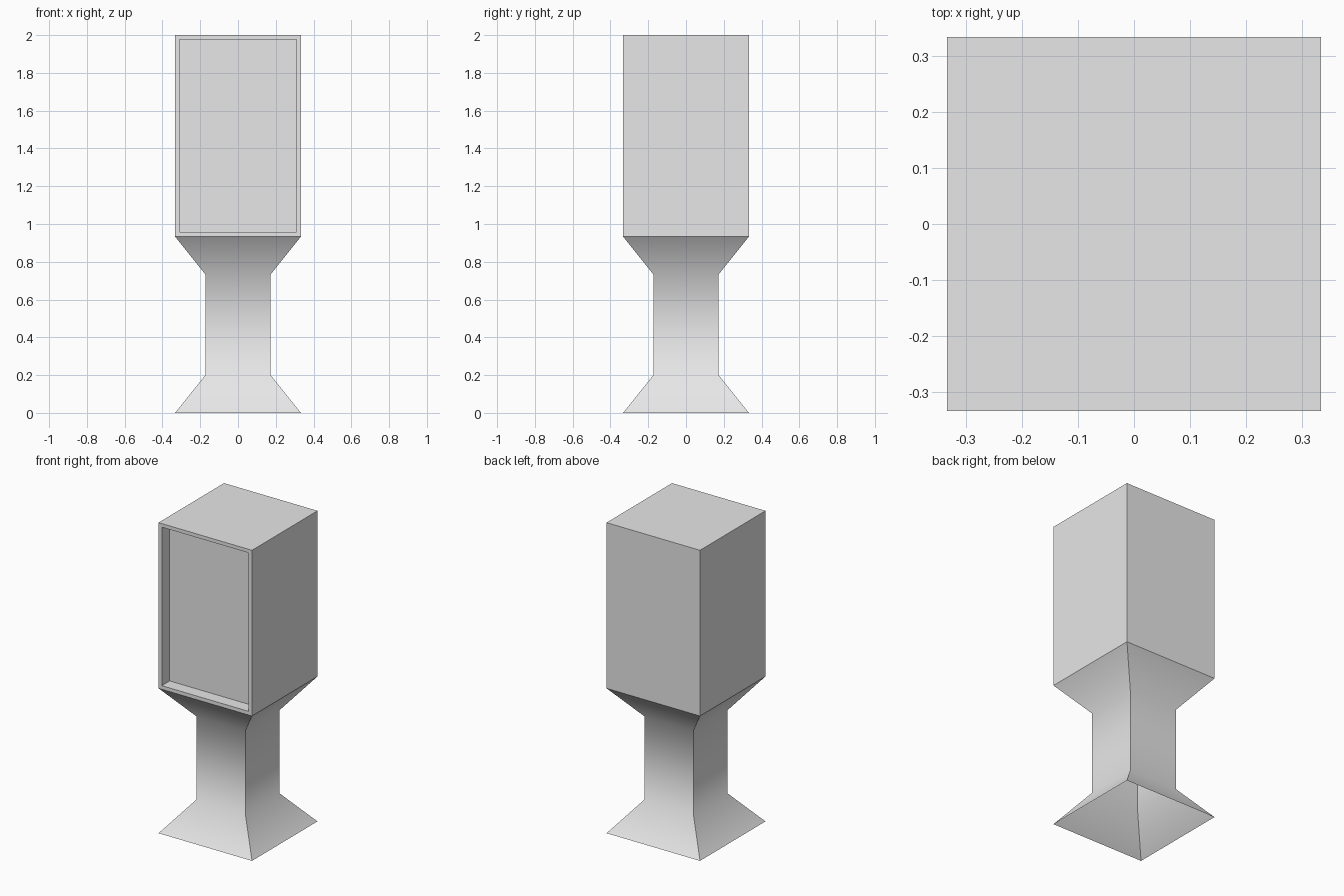
import bpy, bmesh, math

cube = bpy.data.objects.get("Cube")
if cube:
    bpy.data.objects.remove(cube, do_unlink=True)

WIDE, NARROW = 0.333, 0.173
BOX_Z, TOP_Z = 0.933, 2.0
FRAME, DEPTH = 0.033, 0.08

grey = bpy.data.materials.new("plain_grey")
grey.use_nodes = True
colour = (0.8, 0.8, 0.8, 1)
grey.diffuse_color = colour
grey.node_tree.nodes["Principled BSDF"].inputs["Base Color"].default_value = colour


def square_ring(bm, half, z):
    corners = ((-1, -1), (1, -1), (1, 1), (-1, 1))
    return [bm.verts.new((half * x, half * y, z)) for x, y in corners]


def square_tube(bm, levels):
    """Open square tube through (half width, height) levels; returns the rings."""
    rings = [square_ring(bm, half, z) for half, z in levels]
    for low, high in zip(rings, rings[1:]):
        for i in range(4):
            j = (i + 1) % 4
            bm.faces.new((low[i], low[j], high[j], high[i]))
    return rings


def finish(bm, name):
    mesh = bpy.data.meshes.new(name)
    bm.to_mesh(mesh)
    bm.free()
    mesh.materials.append(grey)
    obj = bpy.data.objects.new(name, mesh)
    bpy.context.collection.objects.link(obj)
    return obj


# Flared hollow pedestal, softly shaded along its height
bm = bmesh.new()
square_tube(bm, [(WIDE, 0), (NARROW, 0.2), (NARROW, 0.733), (WIDE, BOX_Z)])
pedestal = finish(bm, "pedestal")
bpy.ops.object.select_all(action="DESELECT")
pedestal.select_set(True)
bpy.context.view_layer.objects.active = pedestal
bpy.ops.object.shade_smooth_by_angle(angle=math.radians(45))

# Box with a framed recess in the front
bm = bmesh.new()
rings = square_tube(bm, [(WIDE, BOX_Z), (WIDE, TOP_Z)])
bm.faces.new(rings[-1])
bm.normal_update()
front = [f for f in bm.faces if f.normal.y < -0.9]
bmesh.ops.inset_region(bm, faces=front, thickness=FRAME, use_boundary=True)
panel = bmesh.ops.extrude_face_region(bm, geom=front)["geom"]
bmesh.ops.translate(bm, vec=(0, DEPTH, 0),
                    verts=[v for v in panel if isinstance(v, bmesh.types.BMVert)])
bmesh.ops.delete(bm, geom=[f for f in front if f.is_valid], context="FACES_ONLY")
finish(bm, "display_box")
